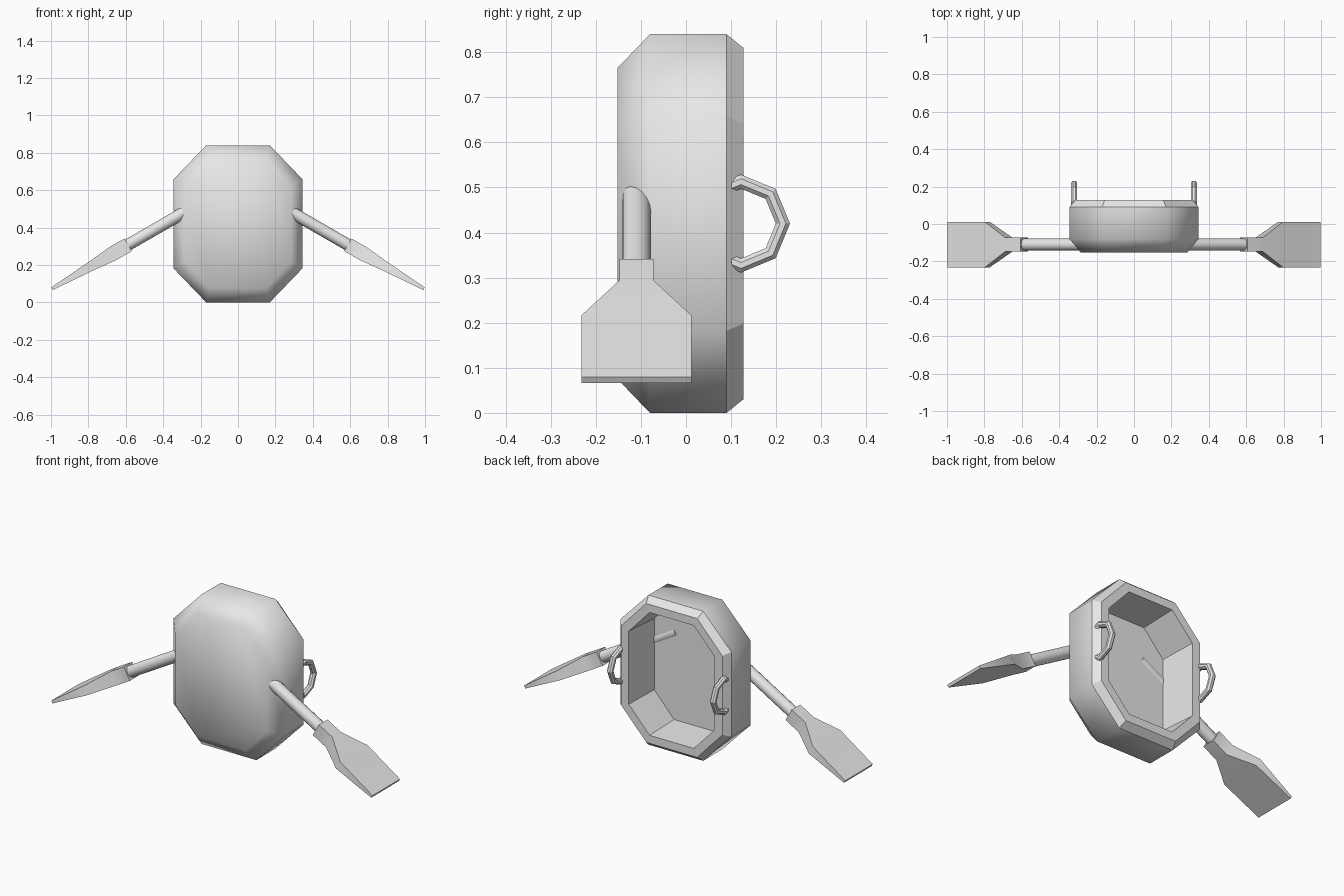
import bpy, bmesh, math
from mathutils import Vector, Matrix

if "Cube" in bpy.data.objects:
    bpy.data.objects.remove(bpy.data.objects["Cube"])

grey = bpy.data.materials.new("light_grey")
grey.diffuse_color = (0.8, 0.8, 0.8, 1)
grey.use_nodes = True
grey.node_tree.nodes["Principled BSDF"].inputs["Base Color"].default_value = grey.diffuse_color


def loft(name, rings, cap_start=True, cap_end=True, angle=None):
    """Skin a list of equal-length point rings; smooth by angle if given."""
    bm = bmesh.new()
    vr = [[bm.verts.new(p) for p in r] for r in rings]
    n = len(vr[0])
    for a, b in zip(vr, vr[1:]):
        for i in range(n):
            bm.faces.new((a[i], a[(i + 1) % n], b[(i + 1) % n], b[i]))
    if cap_start:
        bm.faces.new(vr[0][::-1])
    if cap_end:
        bm.faces.new(vr[-1])
    # outward direction is known from the ring order (checked by signed volume)
    if cap_start and cap_end and bm.calc_volume(signed=True) < 0:
        bmesh.ops.reverse_faces(bm, faces=bm.faces[:])
    return finish(name, bm, angle)


def finish(name, bm, angle):
    me = bpy.data.meshes.new(name)
    bm.to_mesh(me)
    bm.free()
    me.materials.append(grey)
    ob = bpy.data.objects.new(name, me)
    bpy.context.collection.objects.link(ob)
    if angle:
        bpy.ops.object.select_all(action='DESELECT')
        ob.select_set(True)
        bpy.context.view_layer.objects.active = ob
        bpy.ops.object.shade_smooth_by_angle(angle=math.radians(angle))
    return ob


def octagon(y, hx, hz, cx, cz):
    """Chamfered rectangle at depth y, running so that lofts toward +y face outward."""
    pts = [(cx, hz), (hx, cz), (hx, -cz), (cx, -hz),
           (-cx, -hz), (-hx, -cz), (-hx, cz), (-cx, hz)]
    return [(x, y, 0.42 + z) for x, z in pts]


# Domed front shell
outer_back = octagon(0.09, 0.345, 0.42, 0.17, 0.238)
loft("body_shell", [
    octagon(-0.152, 0.285, 0.345, 0.15, 0.20),
    octagon(-0.08, 0.345, 0.42, 0.17, 0.238),
    outer_back], cap_end=False, angle=60)

# Bevelled back rim, cavity walls and cavity floor
loft("back_rim_and_cavity", [
    outer_back,
    octagon(0.127, 0.315, 0.39, 0.158, 0.222),
    octagon(0.127, 0.267, 0.345, 0.137, 0.205),
    octagon(-0.083, 0.255, 0.335, 0.133, 0.20)], cap_start=False)

for side, s in (("right", 1), ("left", -1)):
    # Arm frame: axis slopes 30 degrees down and outward
    axis = Vector((s * math.cos(math.radians(30)), 0, -0.5))
    up = Vector((s * 0.5, 0, math.cos(math.radians(30))))
    wide = Vector((0, 1, 0))
    origin = Vector((s * 0.298, -0.11, 0.475))

    # Round rod, its inner end just showing in the cavity floor
    def circle(d, r, n=16):
        return [origin + axis * d + r * (wide * math.cos(2 * math.pi * i / n)
                + up * math.sin(2 * math.pi * i / n)) for i in range(n)]
    loft(side + "_arm_rod", [circle(-0.2, 0.032), circle(0.40, 0.032)], angle=40)

    # Square sleeve widening into a flat paddle blade
    def rect(d, w, t):
        return [origin + axis * d + wide * a * w + up * b * t
                for a, b in ((1, 1), (-1, 1), (-1, -1), (1, -1))]
    loft(side + "_paddle", [
        rect(0.334, 0.038, 0.039), rect(0.43, 0.038, 0.039),
        rect(0.562, 0.122, 0.026), rect(0.804, 0.122, 0.008)], angle=40)

    # Eight-sided ring handle sunk into the rim
    bm = bmesh.new()
    rings = []
    for i in range(8):
        a = i * math.pi / 4
        ring = []
        for j in range(8):
            b = (j + 0.5) * math.pi / 4
            r = 0.093 + 0.017 * math.cos(b)
            ring.append(bm.verts.new((s * 0.32 + 0.017 * math.sin(b),
                                      0.122 + r * math.cos(a),
                                      0.42 + r * math.sin(a))))
        rings.append(ring)
    for i in range(8):
        p, q = rings[i], rings[(i + 1) % 8]
        for j in range(8):
            k = (j + 1) % 8
            bm.faces.new((p[j], p[k], q[k], q[j]))
    if bm.calc_volume(signed=True) < 0:
        bmesh.ops.reverse_faces(bm, faces=bm.faces[:])
    finish(side + "_handle", bm, None)
